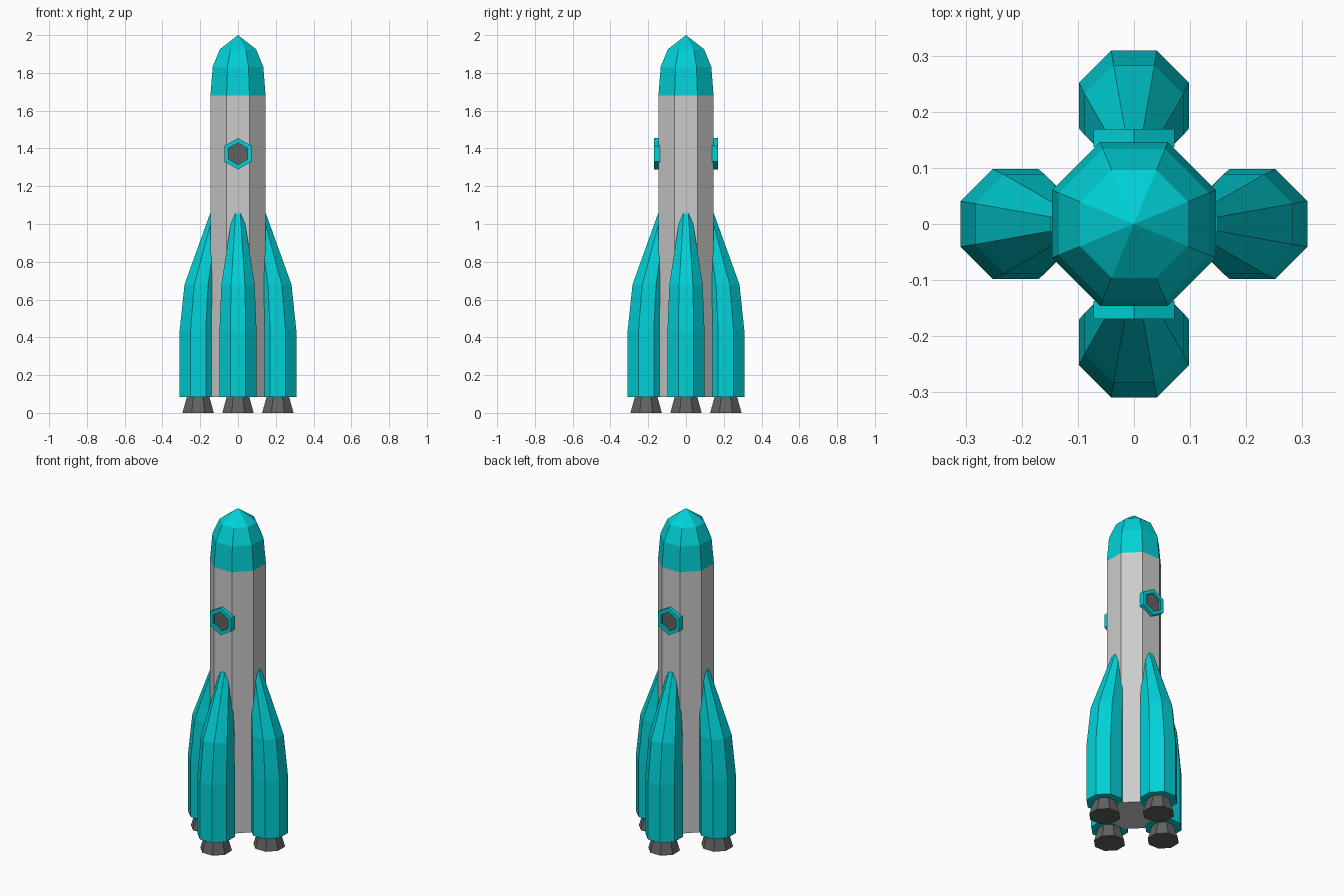
import bpy, bmesh, math
from mathutils import Matrix

if "Cube" in bpy.data.objects:
    bpy.data.objects.remove(bpy.data.objects["Cube"])


def material(name, color):
    m = bpy.data.materials.new(name)
    m.diffuse_color = color
    m.use_nodes = True
    m.node_tree.nodes["Principled BSDF"].inputs["Base Color"].default_value = m.diffuse_color
    return m


TEAL = material("teal", (0.0, 0.64, 0.68, 1))
DARK = material("dark_grey", (0.12, 0.12, 0.12, 1))


def finish(name, bm, mat, matrix=None):
    bmesh.ops.recalc_face_normals(bm, faces=bm.faces)
    if matrix:
        bm.transform(matrix)
    me = bpy.data.meshes.new(name)
    bm.to_mesh(me)
    bm.free()
    ob = bpy.data.objects.new(name, me)
    bpy.context.collection.objects.link(ob)
    if mat:
        me.materials.append(mat)
    return ob


def loft(name, rings, mat, matrix=None, tip=None, cap_top=True, cap_bottom=True):
    """Stack octagons given as (centre x, apothem, z), flat sides to the axes."""
    bm = bmesh.new()
    loops = []
    for cx, a, z in rings:
        r = a / math.cos(math.pi / 8)
        angles = [math.pi / 8 + i * math.pi / 4 for i in range(8)]
        loops.append([bm.verts.new((cx + r * math.cos(t), r * math.sin(t), z)) for t in angles])
    for lo, hi in zip(loops, loops[1:]):
        for i in range(8):
            j = (i + 1) % 8
            bm.faces.new((lo[i], lo[j], hi[j], hi[i]))
    if cap_bottom:
        bm.faces.new(loops[0])
    if tip is not None:
        apex = bm.verts.new((rings[-1][0], 0, tip))
        for i in range(8):
            bm.faces.new((loops[-1][i], loops[-1][(i + 1) % 8], apex))
    elif cap_top:
        bm.faces.new(loops[-1])
    return finish(name, bm, mat, matrix)


def hexagon(bm, r, y, z=1.372):
    return [bm.verts.new((r * math.sin(i * math.pi / 3), y, z + r * math.cos(i * math.pi / 3)))
            for i in range(6)]


# Main body and nose cone
loft("body", [(0, 0.146, 0.085), (0, 0.146, 1.68)], None, cap_top=False)
loft("nose_cone", [(0, 0.146, 1.68), (0, 0.134, 1.832), (0, 0.096, 1.925)], TEAL,
     tip=2.0, cap_bottom=False)

# Four side boosters, each with an engine nozzle
for k, side in enumerate(("right", "back", "left", "front")):
    turn = Matrix.Rotation(k * math.pi / 2, 4, 'Z')
    loft(side + "_booster", [(0.211, 0.098, 0.085), (0.211, 0.098, 0.435),
                             (0.195, 0.088, 0.68), (0.118, 0.03, 1.055)], TEAL, turn)
    loft(side + "_nozzle", [(0.211, 0.083, 0.0), (0.211, 0.061, 0.08),
                            (0.211, 0.058, 0.09)], DARK, turn)

# Hexagonal portholes on front and back: frame and recessed glass
for k, side in enumerate(("front", "back")):
    turn = Matrix.Rotation(k * math.pi, 4, 'Z')
    bm = bmesh.new()
    loops = [hexagon(bm, 0.083, -0.137), hexagon(bm, 0.083, -0.169),
             hexagon(bm, 0.058, -0.169), hexagon(bm, 0.058, -0.137)]
    for a, b in zip(loops, loops[1:] + loops[:1]):
        for i in range(6):
            j = (i + 1) % 6
            bm.faces.new((a[i], a[j], b[j], b[i]))
    finish(side + "_window_frame", bm, TEAL, turn)

    bm = bmesh.new()
    near, far = hexagon(bm, 0.058, -0.157), hexagon(bm, 0.058, -0.14)
    bm.faces.new(near)
    bm.faces.new(far)
    for i in range(6):
        j = (i + 1) % 6
        bm.faces.new((near[i], near[j], far[j], far[i]))
    finish(side + "_window_glass", bm, DARK, turn)
